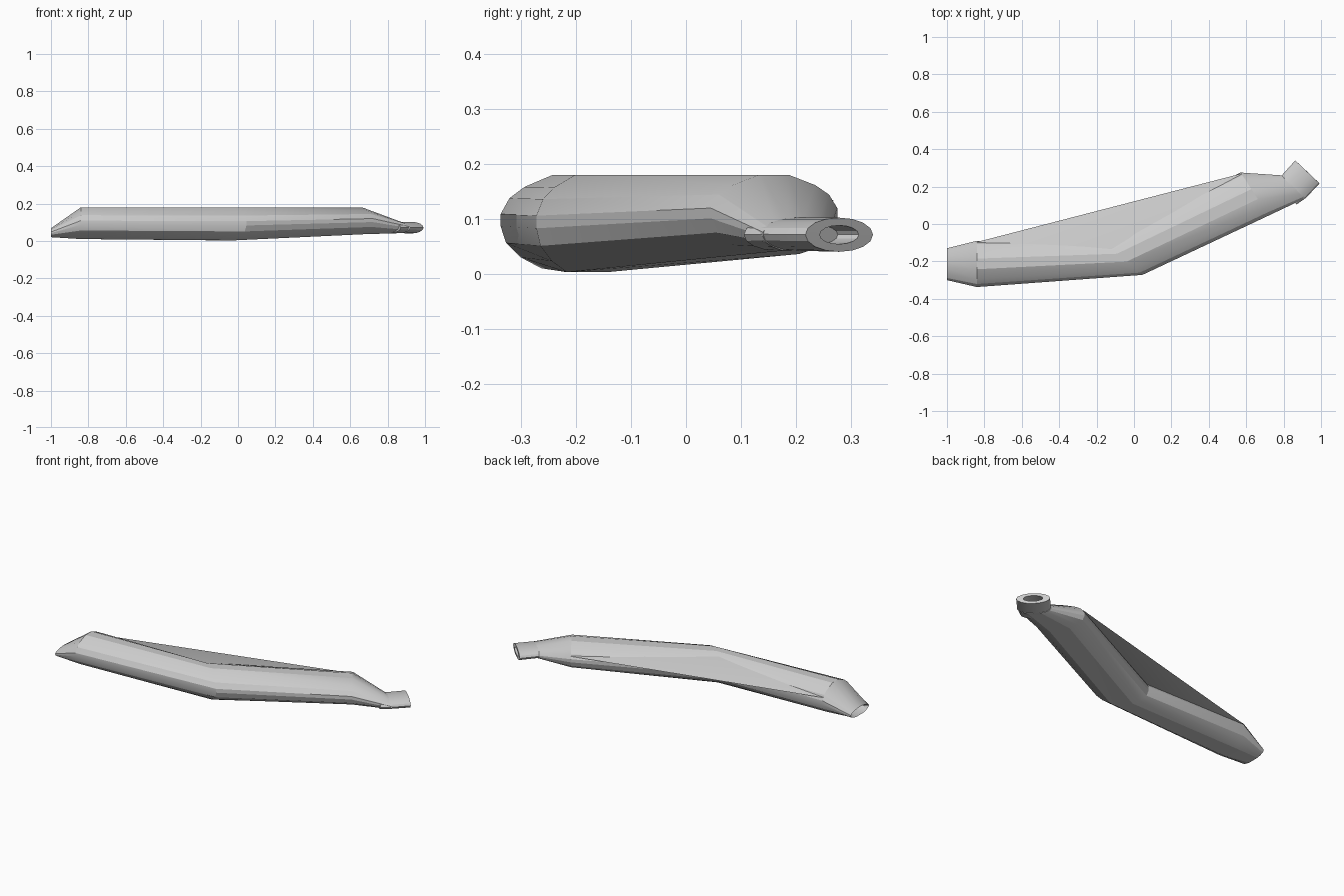
import bpy, math

if "Cube" in bpy.data.objects:
    bpy.data.objects.remove(bpy.data.objects["Cube"])

# Cross-section in unit coordinates: u runs front to back, w runs bottom to top
BODY = [(-.23, 1), (-.65, .74), (-.87, .5), (-1, .16), (-1, -.1), (-.92, -.46),
        (-.7, -.77), (-.4, -1), (.4, -1), (.7, -.77), (.92, -.46), (1, -.1),
        (1, .16), (.87, .5), (.65, .74), (.23, 1)]
OVAL = [(math.cos(i * math.tau / 16), math.sin(i * math.tau / 16)) for i in range(16)]


def point(sec, u, w):
    """Section = front xy, back xy, bottom z, top z."""
    (fx, fy), (bx, by), z0, z1 = sec
    t = (u + 1) / 2
    return (fx + (bx - fx) * t, fy + (by - fy) * t, (z0 + z1) / 2 + w * (z1 - z0) / 2)


def make(name, verts, faces):
    me = bpy.data.meshes.new(name)
    me.from_pydata(verts, [], faces)
    me.update()
    ob = bpy.data.objects.new(name, me)
    bpy.context.collection.objects.link(ob)
    bpy.context.view_layer.objects.active = ob
    ob.select_set(True)
    bpy.ops.object.mode_set(mode='EDIT')
    bpy.ops.mesh.select_all(action='SELECT')
    bpy.ops.mesh.normals_make_consistent(inside=False)
    bpy.ops.object.mode_set(mode='OBJECT')
    bpy.ops.object.shade_smooth_by_angle(angle=math.radians(20))
    ob.select_set(False)
    return ob


def loft(name, profile, sections):
    n = len(profile)
    verts = [point(s, u, w) for s in sections for u, w in profile]
    faces = [(r * n + i, r * n + (i + 1) % n, (r + 1) * n + (i + 1) % n, (r + 1) * n + i)
             for r in range(len(sections) - 1) for i in range(n)]
    faces += [tuple(range(n)), tuple(range(len(verts) - n, len(verts)))]
    return make(name, verts, faces)


# Bent main shell, with a recessed mouth at the left end
left = ((-.84, -.337), (-.84, -.09), .01, .18)
elbow = ((.045, -.272), (-.175, -.088), .003, .18)
right = ((.72, .045), (.57, .275), .036, .18)
loft("main_shell", BODY, [
    ((-.93, -.27), (-.93, -.16), .04, .07),
    ((-.985, -.285), (-.985, -.145), .026, .062),
    ((-1, -.30), (-1, -.13), .02, .068),
    left, elbow, right,
    ((.92, .14), (.79, .26), .042, .10)])

# Sloping web that bridges the inside of the bend
a, b = point(left, .95, .35), point(right, .95, .35)
f0, f1, f2 = (point(s, -.23, 1) for s in (left, elbow, right))
m = point(elbow, .9, .3)
make("bend_web", [a, b, f0, f1, f2, m],
     [(0, 2, 3), (0, 3, 1), (3, 4, 1), (0, 1, 5), (0, 5, 2), (2, 5, 3), (3, 5, 4), (4, 5, 1)])

# Short turned outlet with an open mouth
loft("outlet_pipe", OVAL, [
    ((.87, .105), (.74, .225), .042, .10),
    ((.92, .14), (.79, .26), .042, .102),
    ((.992, .217), (.862, .34), .04, .102),
    ((.965, .243), (.89, .314), .054, .088),
    ((.93, .205), (.855, .276), .054, .088)])
